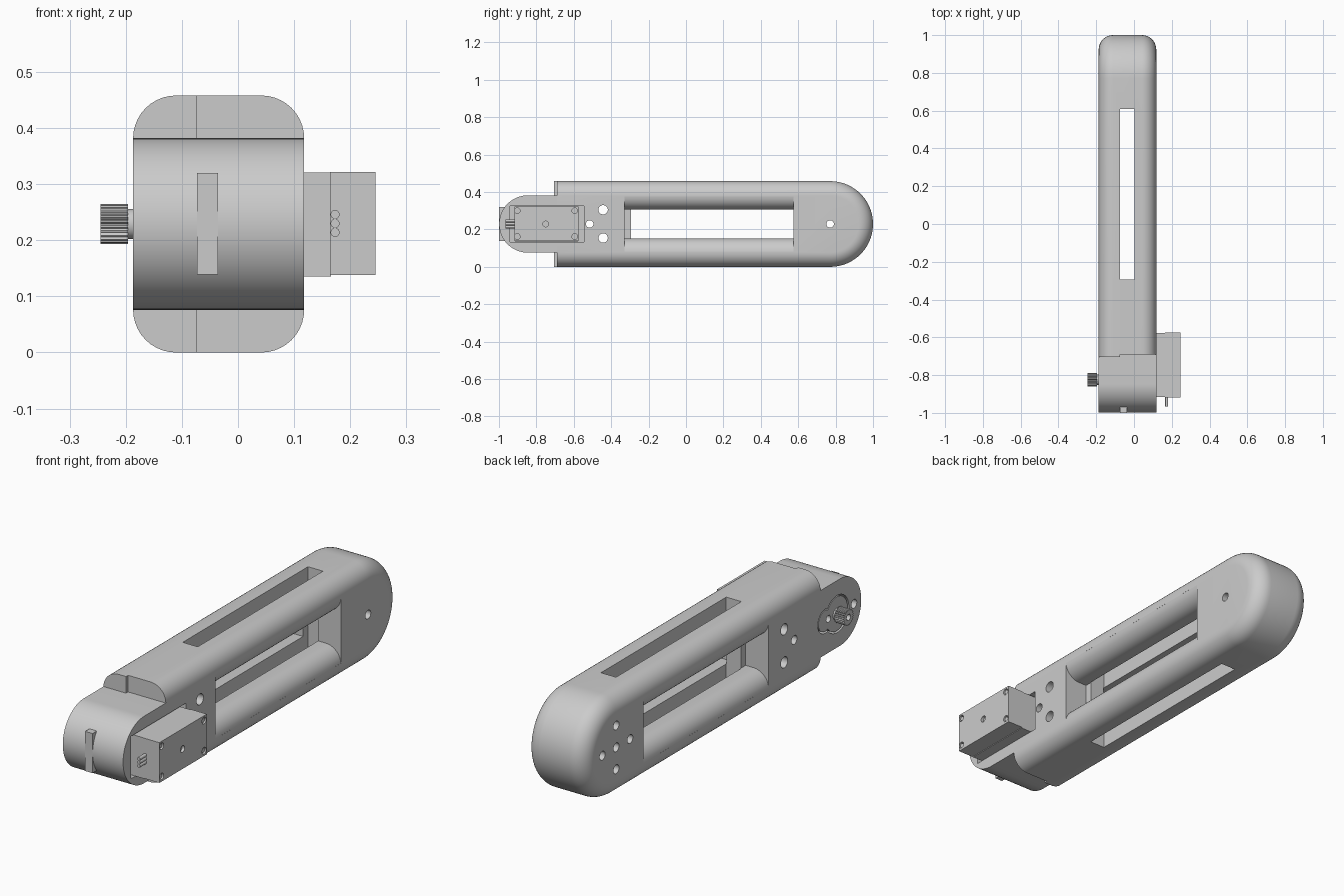
import bpy, bmesh
from math import sin, cos, pi, radians

if "Cube" in bpy.data.objects:
    bpy.data.objects.remove(bpy.data.objects["Cube"])

X0, X1 = -0.187, 0.118      # body sides
ZC, R, F = 0.229, 0.229, 0.0765   # mid height, end radius, edge fillet
YE = 0.771                  # centre of rounded far end


def make(name, rings):
    """Closed solid lofted through equal-length rings of points."""
    bm = bmesh.new()
    vr = [[bm.verts.new(p) for p in ring] for ring in rings]
    n = len(vr[0])
    for a, b in zip(vr, vr[1:]):
        for i in range(n):
            bm.faces.new((a[i], a[(i + 1) % n], b[(i + 1) % n], b[i]))
    bm.faces.new(vr[0])
    bm.faces.new(vr[-1])
    bmesh.ops.recalc_face_normals(bm, faces=bm.faces)
    me = bpy.data.meshes.new(name)
    bm.to_mesh(me)
    bm.free()
    ob = bpy.data.objects.new(name, me)
    bpy.context.collection.objects.link(ob)
    return ob


def prism(name, pts, axis, a, b):
    """Extrude a 2D profile along x (pts are y,z) or y (pts are x,z)."""
    if axis == 'x':
        return make(name, [[(t, u, v) for u, v in pts] for t in (a, b)])
    return make(name, [[(u, t, v) for u, v in pts] for t in (a, b)])


def box(name, x0, x1, y0, y1, z0, z1):
    return prism(name, [(y0, z0), (y1, z0), (y1, z1), (y0, z1)], 'x', x0, x1)


def circle(u, v, r, n=32):
    return [(u + r * cos(2 * pi * i / n), v + r * sin(2 * pi * i / n)) for i in range(n)]


def rod(name, y, z, r, x0, x1, n=32):
    return prism(name, circle(y, z, r, n), 'x', x0, x1)


def boolean(targets, tool, op='DIFFERENCE'):
    tool.hide_render = True
    for ob in targets:
        m = ob.modifiers.new('bool', 'BOOLEAN')
        m.operation, m.object, m.solver = op, tool, 'EXACT'
        bpy.context.view_layer.objects.active = ob
        bpy.ops.object.modifier_apply(modifier=m.name)
    bpy.data.objects.remove(tool)


# main arm: rounded far end, filleted long edges, flat front
def arm_ring(x, d):
    arc = [(YE + (R - d) * sin(pi * i / 40), ZC - (R - d) * cos(pi * i / 40)) for i in range(41)]
    return [(x, y, z) for y, z in [(-0.705, d)] + arc + [(-0.705, 2 * R - d)]]


fil = [(F * (1 - cos(pi * i / 20)), F * (1 - sin(pi * i / 20))) for i in range(11)]
arm = make('arm', [arm_ring(X0 + a, d) for a, d in fil] +
           [arm_ring(X1 - a, d) for a, d in reversed(fil)])

# front lug with half-round nose
lug_r = 0.153
nose = [(-0.846 - lug_r * sin(pi * i / 40), ZC + lug_r * cos(pi * i / 40)) for i in range(41)]
lug = prism('front_lug', [(-0.69, ZC + lug_r)] + nose + [(-0.69, ZC - lug_r)], 'x', X0, X1)

# stepped front edge of the arm
boolean([arm], box('cut', -0.073, 0.3, -0.8, -0.69, -0.1, 0.6))

# side windows, flaring outward so the rails get round sides
for xo, s, xi in ((X1, 1, 0.001), (X0, -1, -0.071)):
    curve = [(xo - s * F * (1 - sin(a)), 0.0765 + F * (1 - cos(a)))
             for a in [radians(8.6 * i) for i in range(11)]]
    half = [(xi, 0.0765)] + curve + [(xo + s * 0.1, curve[-1][1])]
    prof = [(x, ZC + h) for x, h in half] + [(x, ZC - h) for x, h in reversed(half)]
    boolean([arm], prism('cut', prof, 'y', -0.33, 0.575))

# long slot through top and bottom
boolean([arm], box('cut', -0.073, 0.003, -0.295, 0.61, -0.1, 0.6))

# through holes and blind holes of the arm
for y, z, r in ((-0.443, 0.305, 0.025), (-0.443, 0.154, 0.025), (-0.515, ZC, 0.02), (YE, ZC, 0.02)):
    boolean([arm], rod('cut', y, z, r, -0.3, 0.3))
for k in range(4):
    boolean([arm], rod('cut', YE + 0.1 * cos(k * pi / 2), ZC + 0.1 * sin(k * pi / 2), 0.02, -0.3, -0.073))

# motor pocket on the right, output opening on the left
boolean([arm, lug], box('cut', 0.05, 0.3, -0.94, -0.545, 0.132, 0.326))
for y, r in ((-0.825, 0.085), (-0.74, 0.055)):
    boolean([arm, lug], rod('cut', y, ZC, r, -0.3, -0.14))
boolean([lug], rod('cut', -0.947, ZC, 0.02, -0.3, -0.1))

# flat tab on the nose
box('nose_tab', -0.073, -0.036, -1.0, -0.93, 0.139, 0.32)

# motor case with lid, screws and centre dimple
box('motor_case', 0.045, 0.166, -0.915, -0.577, 0.135, 0.321)
lid = box('motor_lid', 0.164, 0.245, -0.918, -0.575, 0.138, 0.322)
boolean([lid], rod('cut', -0.75, ZC, 0.015, 0.232, 0.3))
for y in (-0.902, -0.595):
    for z in (0.162, 0.3):
        boolean([lid], rod('cut', y, z, 0.015, 0.233, 0.3, 20))
        rod('lid_screw', y, z, 0.01, 0.225, 0.241, 20)

# connector pins
for z in (0.214, 0.23, 0.246):
    prism('connector_pin', circle(0.173, z, 0.008, 16), 'y', -0.965, -0.9)

# gear housing and splined output shaft
housing = rod('gear_housing', -0.825, ZC, 0.078, -0.185, -0.13)
boolean([housing], rod('lobe', -0.74, ZC, 0.048, -0.185, -0.13), 'UNION')
boolean([housing], rod('cut', -0.765, ZC, 0.016, -0.3, -0.16))
rod('shaft_neck', -0.825, ZC, 0.027, -0.2, -0.17)
teeth = []
for i in range(24):
    for off, r in ((0, 0.031), (0.3, 0.036), (0.65, 0.036), (0.95, 0.031)):
        a = 2 * pi * (i + off) / 24
        teeth.append((-0.825 + r * cos(a), ZC + r * sin(a)))
spline = prism('output_spline', teeth, 'x', -0.245, -0.196)
boolean([spline], rod('cut', -0.825, ZC, 0.014, -0.3, -0.215, 20))

# smooth curved faces, keep sharp edges
for ob in bpy.data.objects:
    ob.select_set(True)
bpy.context.view_layer.objects.active = arm
bpy.ops.object.shade_smooth_by_angle(angle=radians(25))
